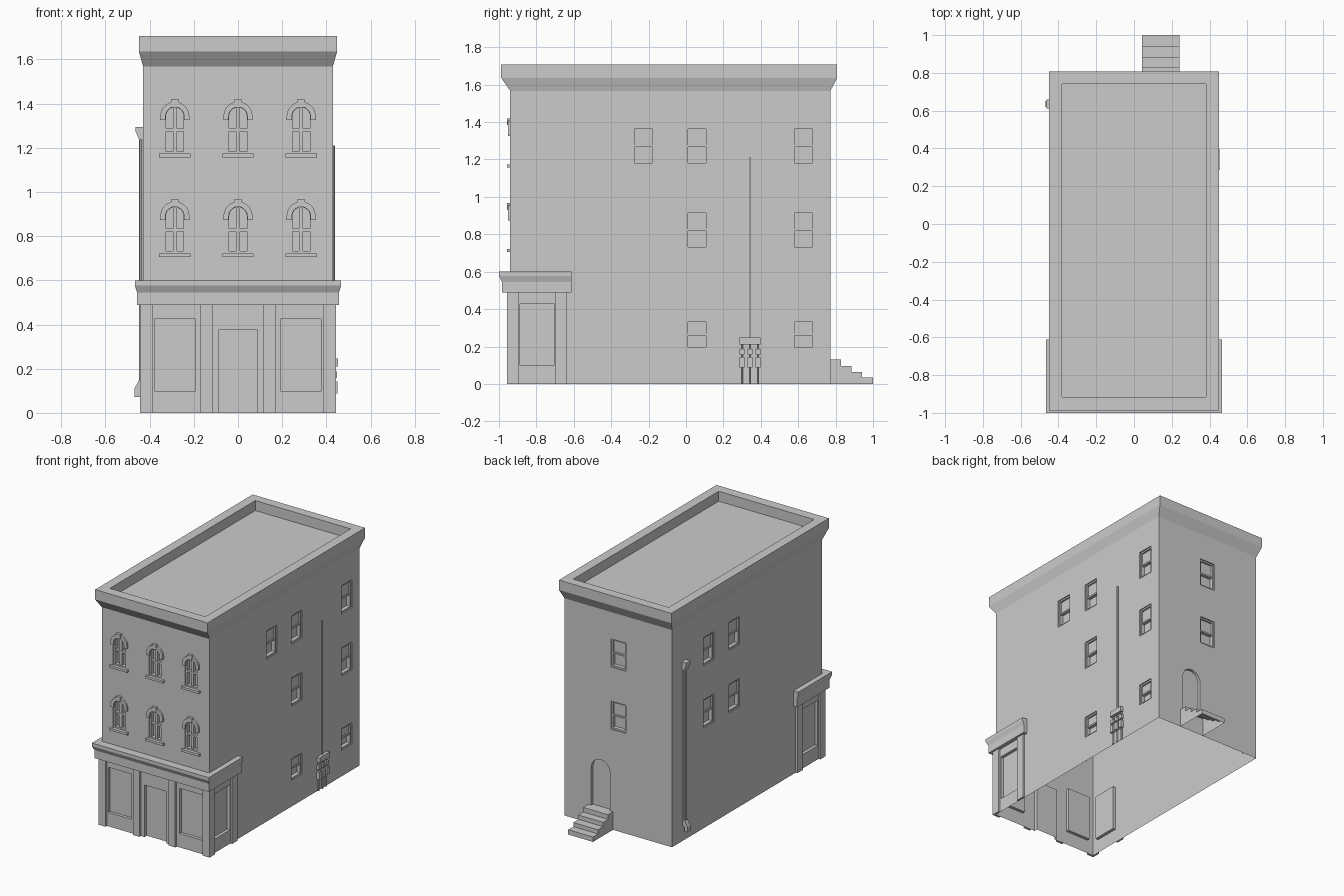
import bpy, bmesh, math
from mathutils import Vector, Matrix

if "Cube" in bpy.data.objects:
    bpy.data.objects.remove(bpy.data.objects["Cube"])

HX, YF, YB = 0.429, -0.94, 0.772          # body half width, front and back
# wall frames: origin, u direction, outward direction
WALLS = {
    "front": (Vector((0, YF, 0)), Vector((1, 0, 0)), Vector((0, -1, 0))),
    "back": (Vector((0, YB, 0)), Vector((1, 0, 0)), Vector((0, 1, 0))),
    "right": (Vector((HX, 0, 0)), Vector((0, 1, 0)), Vector((1, 0, 0))),
    "left": (Vector((-HX, 0, 0)), Vector((0, 1, 0)), Vector((-1, 0, 0))),
}
parts = {}


def get(name):
    return parts.setdefault(name, bmesh.new())


def prism(name, wall, pts, w0, w1):
    """Extrude a (u, z) outline from depth w0 to w1 out of a wall."""
    bm = get(name)
    o, u, n = WALLS[wall]
    a, b = ([bm.verts.new(o + u * p[0] + n * w + Vector((0, 0, p[1]))) for p in pts]
            for w in (w0, w1))
    bm.faces.new(a)
    bm.faces.new(b[::-1])
    for i in range(len(pts)):
        j = (i + 1) % len(pts)
        bm.faces.new((a[i], b[i], b[j], a[j]))


def rect(u0, u1, z0, z1):
    return [(u0, z0), (u0, z1), (u1, z1), (u1, z0)]


def arch(c, r, zb, zs, n=10):
    arc = [(c - r * math.cos(math.pi * i / n), zs + r * math.sin(math.pi * i / n))
           for i in range(n + 1)]
    return [(c - r, zb)] + arc + [(c + r, zb)]


def loft(name, rings, closed):
    """Skin a list of point rings; returns the vertex rings."""
    bm = get(name)
    vr = [[bm.verts.new(p) for p in r] for r in rings]
    for a, b in zip(vr, vr[1:]):
        for i in range(len(a) - (0 if closed else 1)):
            j = (i + 1) % len(a)
            bm.faces.new((a[i], a[j], b[j], b[i]))
    return vr


def cylinder(name, x, y, z0, z1, r, n=8):
    bmesh.ops.create_cone(get(name), cap_ends=True, segments=n, radius1=r, radius2=r,
                          depth=z1 - z0, matrix=Matrix.Translation((x, y, (z0 + z1) / 2)))


# body block
prism("body", "front", rect(-HX, HX, 0, 1.567), 0, YF - YB)


# sash windows on side and back walls
def sash_window(wall, c, z0, z1):
    w, f, m = 0.06, 0.011, (z0 + z1) / 2
    prism("cutters", wall, rect(c - w, c + w, z0, z1), -0.035, 0.05)
    for s in (-1, 1):
        a, b = sorted((c + s * w, c + s * (w - f)))
        prism("sash_frames", wall, rect(a, b, z0, z1), -0.035, -0.008)
    for a, b in ((z0, z0 + f), (z1 - f, z1)):
        prism("sash_frames", wall, rect(c - w + f, c + w - f, a, b), -0.035, -0.008)
    prism("sash_frames", wall, rect(c - w + f, c + w - f, m - f / 2, m + f / 2), -0.035, -0.012)
    prism("upper_sashes", wall, rect(c - w + f, c + w - f, m + f / 2, z1 - f), -0.035, -0.02)


F2, F3 = (0.722, 0.925), (1.171, 1.374)
for y in (0.059, 0.628):
    for z in ((0.187, 0.342), F2, F3):
        sash_window("right", y, *z)
sash_window("right", -0.227, *F3)
for z in (F2, F3):
    sash_window("left", 0.06, *z)
    sash_window("left", 0.355, *z)
    sash_window("back", 0.0, *z)

# arched front windows with hood, keystone and sill
for dz in (0, -0.452):
    for c in (-0.286, 0, 0.286):
        zs, zb = 1.343 + dz, 1.174 + dz
        prism("cutters", "front", arch(c, 0.052, zb, zs), -0.035, 0.05)
        prism("arched_frames", "front",
              arch(c, 0.052, zb, zs) + arch(c, 0.04, zb, zs)[::-1], -0.035, -0.006)
        prism("arched_frames", "front", rect(c - 0.04, c + 0.04, zb, zb + 0.01), -0.035, -0.006)
        prism("muntins", "front", rect(c - 0.009, c + 0.009, zb + 0.01, zs + 0.039), -0.035, -0.012)
        prism("muntins", "front", rect(c - 0.04, c + 0.04, zb + 0.1, zb + 0.113), -0.035, -0.01)
        prism("hoods", "front",
              arch(c, 0.066, zs - 0.017, zs) + arch(c, 0.042, zs - 0.017, zs)[::-1], 0, 0.013)
        prism("keystones", "front", [(c - 0.013, zs + 0.04), (c - 0.018, zs + 0.075),
                                     (c + 0.018, zs + 0.075), (c + 0.013, zs + 0.04)], 0, 0.018)
        prism("sills", "front", rect(c - 0.071, c + 0.071, zb - 0.017, zb), -0.02, 0.017)

# shopfront openings and pilasters
prism("cutters", "front", rect(-0.088, 0.088, -0.05, 0.375), -0.025, 0.05)
for s in (-1, 1):
    prism("cutters", "front", rect(s * 0.192, s * 0.377, 0.1, 0.426), -0.022, 0.05)
    prism("pilasters", "front", rect(s * 0.116, s * 0.169, 0, 0.488), 0, 0.017)
    prism("pilasters", "front", rect(s * 0.387, s * 0.443, 0, 0.488), 0, 0.017)
for wall in ("left", "right"):
    prism("cutters", wall, rect(-0.887, -0.704, 0.1, 0.426), -0.022, 0.05)
    prism("pilasters", wall, rect(-0.94, -0.896, 0, 0.488), 0, 0.014)
    prism("pilasters", wall, rect(-0.70, -0.637, 0, 0.488), 0, 0.014)

# shopfront cornice wrapping three sides
levels = [(HX, YF, 0.488), (0.457, -0.984, 0.488), (0.457, -0.984, 0.546),
          (0.467, -1.0, 0.577), (0.467, -1.0, 0.6), (HX, YF, 0.6)]
vr = loft("shop_cornice", [[(-x, -0.612, z), (-x, y, z), (x, y, z), (x, -0.612, z)]
                           for x, y, z in levels], False)
for k in (0, 3):
    get("shop_cornice").faces.new([r[k] for r in vr])

# roof cornice, parapet and sunken roof
levels = [(HX, YF, YB, 1.567), (0.449, -0.988, 0.808, 1.636), (0.449, -0.988, 0.808, 1.707),
          (0.381, -0.917, 0.741, 1.707), (0.381, -0.917, 0.741, 1.635)]
vr = loft("roof_cornice", [[(-x, a, z), (x, a, z), (x, b, z), (-x, b, z)]
                           for x, a, b, z in levels], True)
get("roof_cornice").faces.new(vr[-1])

# back door and stoop
prism("cutters", "back", arch(0.141, 0.075, 0.131, 0.405), -0.02, 0.05)
steps = [(YB, 0)]
steps = [(YB, 0), (YB, 0.131), (0.829, 0.131), (0.829, 0.097), (0.884, 0.097), (0.884, 0.065),
         (0.942, 0.065), (0.942, 0.035), (1.0, 0.035), (1.0, 0)]
prism("stoop", "right", steps, 0.042 - HX, 0.24 - HX)

# drainpipe with hopper head and kicked-out shoe
cylinder("drainpipe", -0.436, 0.636, 0.1, 1.25, 0.011)
prism("drain_hopper", "front", [(-HX, 1.235), (-0.447, 1.235), (-0.464, 1.275), (-0.464, 1.295),
                                (-HX, 1.295)], YF - 0.612, YF - 0.66)
prism("drain_shoe", "front", [(-HX, 0.15), (-0.447, 0.15), (-0.469, 0.11), (-0.469, 0.072),
                              (-0.444, 0.072), (-0.444, 0.1), (-HX, 0.115)], YF - 0.62, YF - 0.652)

# utility meters and conduit
cylinder("conduit", 0.433, 0.342, 0.24, 1.21, 0.006)
prism("meter_box", "right", rect(0.287, 0.398, 0.21, 0.247), 0, 0.023)
for y in (0.299, 0.342, 0.385):
    cylinder("meter_pipes", 0.434, y, 0, 0.215, 0.006)
    prism("meters", "right", rect(y - 0.014, y + 0.014, 0.157, 0.187), 0, 0.018)
    prism("meters", "right", rect(y - 0.014, y + 0.014, 0.088, 0.143), 0, 0.021)

# turn every part into an object
objs = {}
for name, bm in parts.items():
    bmesh.ops.recalc_face_normals(bm, faces=bm.faces)
    me = bpy.data.meshes.new(name)
    bm.to_mesh(me)
    bm.free()
    objs[name] = bpy.data.objects.new(name, me)
    bpy.context.collection.objects.link(objs[name])

# recess the openings into the body
body, cutters = objs["body"], objs["cutters"]
mod = body.modifiers.new("openings", "BOOLEAN")
mod.operation, mod.solver, mod.object = "DIFFERENCE", "EXACT", cutters
bpy.context.view_layer.objects.active = body
bpy.ops.object.modifier_apply(modifier=mod.name)
bpy.data.objects.remove(cutters)


# open the undersides and the hidden top
def remove_faces(obj, test):
    bm = bmesh.new()
    bm.from_mesh(obj.data)
    bmesh.ops.delete(bm, geom=[f for f in bm.faces if test(f)], context="FACES")
    bm.to_mesh(obj.data)
    bm.free()


remove_faces(body, lambda f: all(v.co.z < 0.001 for v in f.verts)
             or all(v.co.z > 1.566 for v in f.verts))
remove_faces(objs["stoop"], lambda f: all(v.co.z < 0.001 for v in f.verts))
